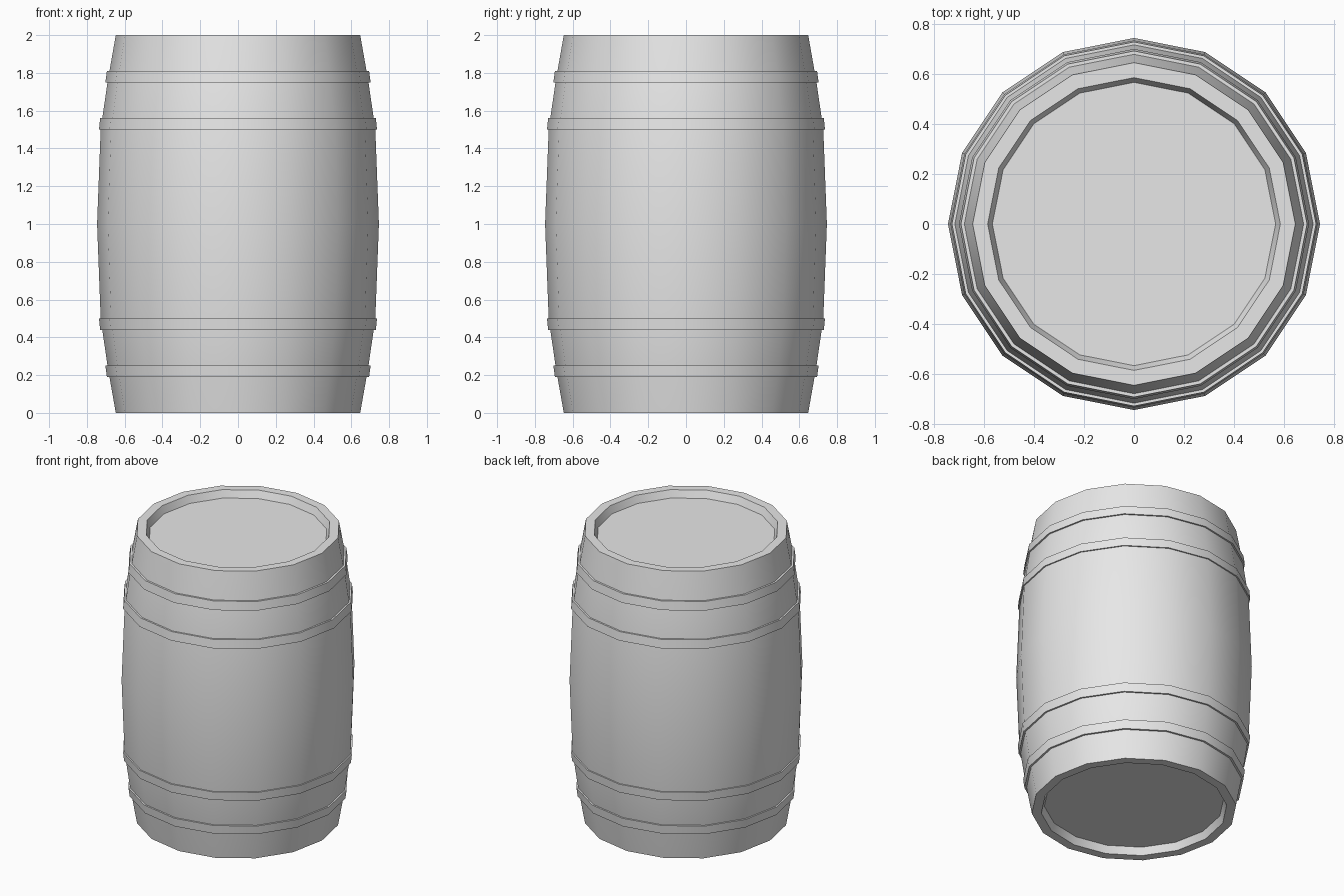
import bpy
import math

SIDES = 16

cube = bpy.data.objects.get("Cube")
if cube:
    bpy.data.objects.remove(cube, do_unlink=True)

grey = bpy.data.materials.new("plain_grey")
grey.use_nodes = True
colour = (0.8, 0.8, 0.8, 1)
grey.diffuse_color = colour
grey.node_tree.nodes["Principled BSDF"].inputs["Base Color"].default_value = colour


def lathe(name, profile, closed=False):
    """Spin (radius, height) points round z; an open profile gets end caps."""
    verts = []
    for r, z in profile:
        for i in range(SIDES):
            a = math.tau * i / SIDES
            verts.append((r * math.cos(a), r * math.sin(a), z))
    rows = len(profile)
    faces = []
    for j in range(rows if closed else rows - 1):
        low, high = j * SIDES, (j + 1) % rows * SIDES
        for i in range(SIDES):
            k = (i + 1) % SIDES
            faces.append((low + i, low + k, high + k, high + i))
    if not closed:
        faces.append(tuple(reversed(range(SIDES))))
        faces.append(tuple(range((rows - 1) * SIDES, rows * SIDES)))
    mesh = bpy.data.meshes.new(name)
    mesh.from_pydata(verts, [], faces)
    mesh.materials.append(grey)
    obj = bpy.data.objects.new(name, mesh)
    bpy.context.collection.objects.link(obj)
    bpy.ops.object.select_all(action='DESELECT')
    obj.select_set(True)
    bpy.context.view_layer.objects.active = obj
    bpy.ops.object.shade_smooth_by_angle(angle=math.radians(30))
    return obj


# Bulging body with a recessed head at each end
upper = [(0.746, 1), (0.727, 1.5), (0.691, 1.75), (0.647, 2),
         (0.587, 2), (0.568, 1.95)]
lower = [(r, 2 - z) for r, z in reversed(upper[1:])]
lathe("barrel_body", lower + upper)

# Four thin hoops, mirrored about the middle
for name, inner_edge, r_wide, r_narrow in (
        ("inner_hoop", 1.5, 0.736, 0.73),
        ("outer_hoop", 1.75, 0.702, 0.694)):
    outer_edge = inner_edge + 0.06
    ring = [(r_wide - 0.04, inner_edge), (r_wide, inner_edge),
            (r_narrow, outer_edge), (r_narrow - 0.04, outer_edge)]
    lathe("upper_" + name, ring, closed=True)
    lathe("lower_" + name, [(r, 2 - z) for r, z in reversed(ring)], closed=True)
